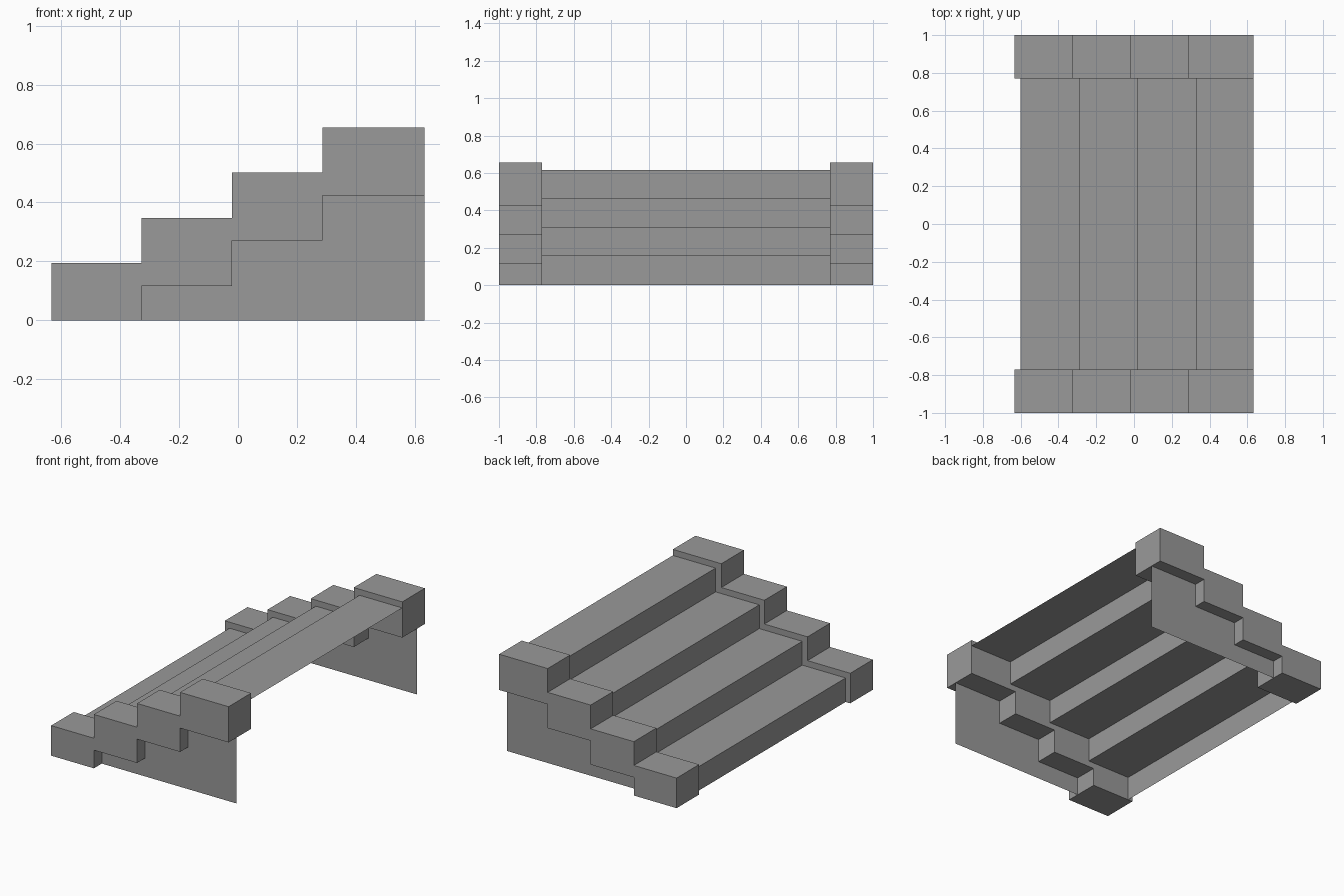
import bpy, bmesh

if "Cube" in bpy.data.objects:
    bpy.data.objects.remove(bpy.data.objects["Cube"])

RISE = 0.1535
Y_OUT, Y_IN, Y_PANEL = 1.0, 0.77, 0.92
CUTS = [-0.633, -0.328, -0.02, 0.287, 0.633]   # stringer step positions
NOSES = [-0.60, -0.29, 0.016, 0.328, 0.633]    # riser positions

# Dark grey shared by all parts
grey = bpy.data.materials.new("dark_grey")
grey.diffuse_color = (0.32, 0.32, 0.32, 1)
grey.use_nodes = True
grey.node_tree.nodes["Principled BSDF"].inputs["Base Color"].default_value = grey.diffuse_color


def steps(xs, z0):
    """Stair outline: two points per tread, rising by RISE."""
    return [(x, z0 + i * RISE) for i in range(len(xs) - 1) for x in xs[i:i + 2]]


def finish(name, bm):
    mesh = bpy.data.meshes.new(name)
    bm.to_mesh(mesh)
    bm.free()
    mesh.materials.append(grey)
    obj = bpy.data.objects.new(name, mesh)
    bpy.context.collection.objects.link(obj)
    return obj


def polygon(name, profile, y, depth=0.0):
    """Flat XZ profile at y, optionally extruded to a closed solid."""
    bm = bmesh.new()
    face = bm.faces.new([bm.verts.new((x, y, z)) for x, z in profile])
    if depth:
        ext = bmesh.ops.extrude_face_region(bm, geom=[face])
        moved = [v for v in ext["geom"] if isinstance(v, bmesh.types.BMVert)]
        bmesh.ops.translate(bm, verts=moved, vec=(0, depth, 0))
        bmesh.ops.recalc_face_normals(bm, faces=bm.faces)
    return finish(name, bm)


# Stepped side curbs and the thin wall panels under them
upper = steps(CUTS, 0.194)
lower = [(CUTS[0], 0), (CUTS[1], 0)] + steps(CUTS[1:], 0.117)
panel = steps(CUTS[1:], 0.117) + [(CUTS[-1], 0), (CUTS[1], 0)]
for side, s in (("front", -1), ("back", 1)):
    polygon(side + "_curb", upper + lower[::-1], s * Y_IN, s * (Y_OUT - Y_IN))
    polygon(side + "_wall_panel", panel if s > 0 else panel[::-1], s * Y_PANEL)

# Treads and risers: one open folded sheet between the curbs
path = [(NOSES[0], 0)] + steps(NOSES, 0.155)
bm = bmesh.new()
rows = [[bm.verts.new((x, y, z)) for y in (-Y_IN, Y_IN)] for x, z in path]
for a, b in zip(rows, rows[1:]):
    bm.faces.new((a[0], b[0], b[1], a[1]))
finish("treads_and_risers", bm)
